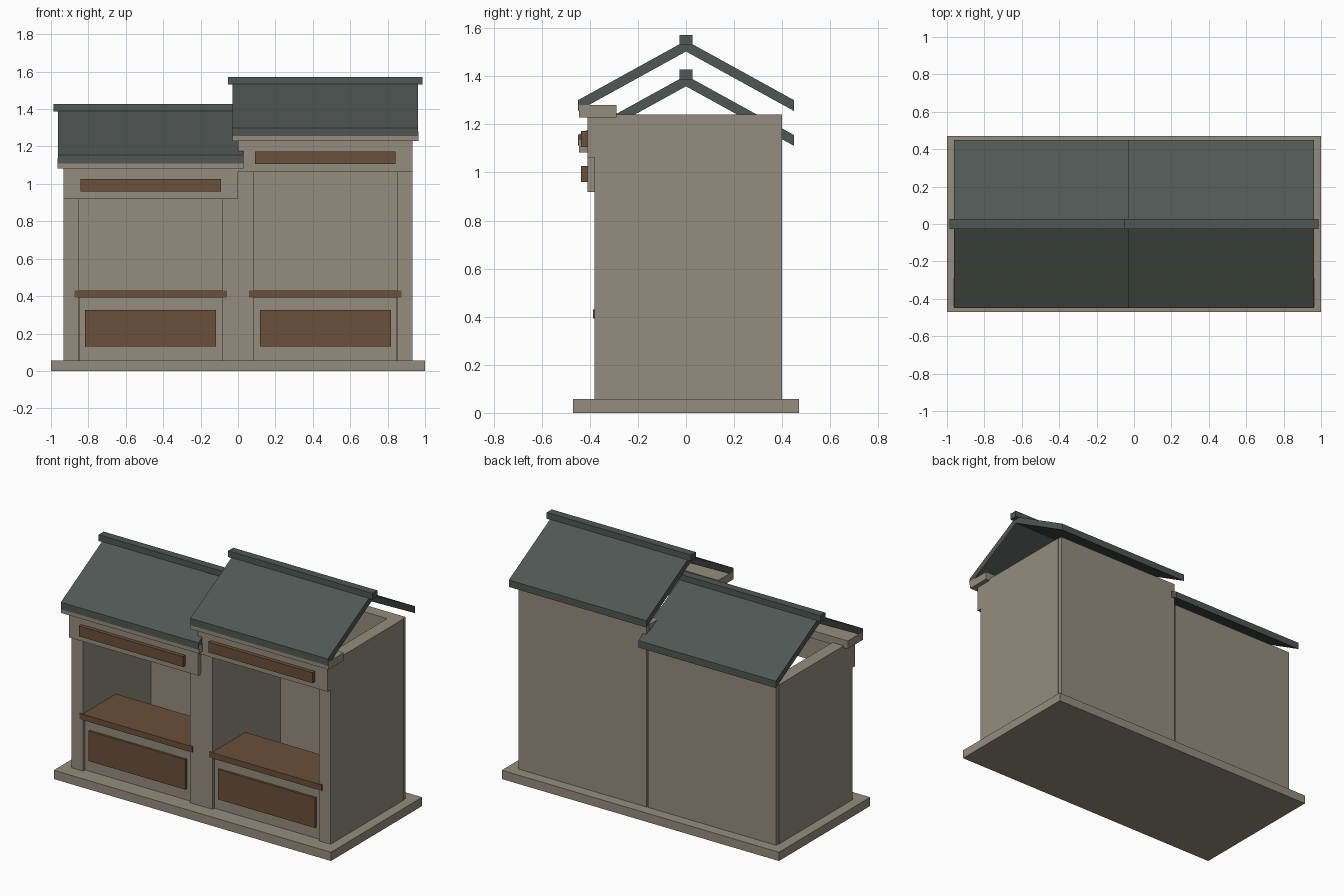
import bpy

if "Cube" in bpy.data.objects:
    bpy.data.objects.remove(bpy.data.objects["Cube"])


def material(name, rgb):
    m = bpy.data.materials.new(name)
    m.diffuse_color = (*rgb, 1)
    m.use_nodes = True
    m.node_tree.nodes["Principled BSDF"].inputs["Base Color"].default_value = m.diffuse_color
    return m


STONE = material("warm grey stone", (0.30, 0.265, 0.21))
WOOD = material("brown wood", (0.145, 0.08, 0.043))
SLATE = material("dark slate", (0.08, 0.096, 0.088))


def mesh(name, verts, faces, mat):
    me = bpy.data.meshes.new(name)
    me.from_pydata(verts, [], faces)
    me.materials.append(mat)
    ob = bpy.data.objects.new(name, me)
    bpy.context.collection.objects.link(ob)
    return ob


def box(name, x, y, z, mat):
    v = [(a, b, c) for a in x for b in y for c in z]
    f = [(0, 1, 3, 2), (4, 6, 7, 5), (0, 4, 5, 1),
         (2, 3, 7, 6), (0, 2, 6, 4), (1, 5, 7, 3)]
    return mesh(name, v, f, mat)


def roof(name, x, profile, mat):
    # extrude a closed (y, z) profile along x
    n = len(profile)
    v = [(a, y, z) for a in x for y, z in profile]
    f = [(i, i + n, (i + 1) % n + n, (i + 1) % n) for i in range(n)]
    # end caps as two convex quads, one per slope
    f += [(0, 1, 4, 5), (1, 2, 3, 4)]
    f += [(n + 5, n + 4, n + 1, n), (n + 4, n + 3, n + 2, n + 1)]
    return mesh(name, v, f, mat)


box("base_slab", (-1, 1), (-0.47, 0.47), (0, 0.057), STONE)

# two stalls side by side, the right one taller by dz
for side, cx, dz in (("left", -0.467, 0.0), ("right", 0.467, 0.145)):

    def span(half):
        return (cx - half, cx + half)

    def part(name, half, y, z, mat):
        return box(f"{side}_{name}", span(half), y, z, mat)

    # walls, open at the top and the front
    for end, s in (("outer_a", -1), ("outer_b", 1)):
        xs = sorted((cx + s * 0.467, cx + s * 0.385))
        box(f"{side}_side_wall_{end}", xs, (-0.38, 0.375), (0.055, 1.095 + dz), STONE)
    part("back_wall", 0.459 + 0.003, (0.32, 0.40), (0.055, 1.095 + dz), STONE)

    # counter
    part("counter_body", 0.383, (-0.36, -0.06), (0.055, 0.395), STONE)
    part("counter_panel", 0.35, (-0.375, -0.35), (0.13, 0.325), WOOD)
    part("counter_top", 0.407, (-0.386, -0.04), (0.392, 0.43), WOOD)

    # lintel, sign board and cornice
    part("lintel", 0.467, (-0.41, -0.33), (0.918 + dz, 1.09 + dz), STONE)
    part("sign_board", 0.376, (-0.436, -0.40), (0.96 + dz, 1.027 + dz), WOOD)
    part("cornice", 0.497, (-0.445, -0.29), (1.083 + dz, 1.135 + dz), STONE)

    # gabled roof and ridge cap
    profile = [(-0.45, 1.155), (0, 1.403), (0.45, 1.155),
               (0.45, 1.11), (0, 1.358), (-0.45, 1.11)]
    roof(f"{side}_roof", span(0.496), [(y, z + dz) for y, z in profile], SLATE)
    part("ridge_cap", 0.52, (-0.026, 0.026), (1.386 + dz, 1.427 + dz), SLATE)

# make all normals face outward
import bmesh
for ob in bpy.context.collection.objects:
    bm = bmesh.new()
    bm.from_mesh(ob.data)
    bmesh.ops.recalc_face_normals(bm, faces=bm.faces)
    bm.to_mesh(ob.data)
    bm.free()
